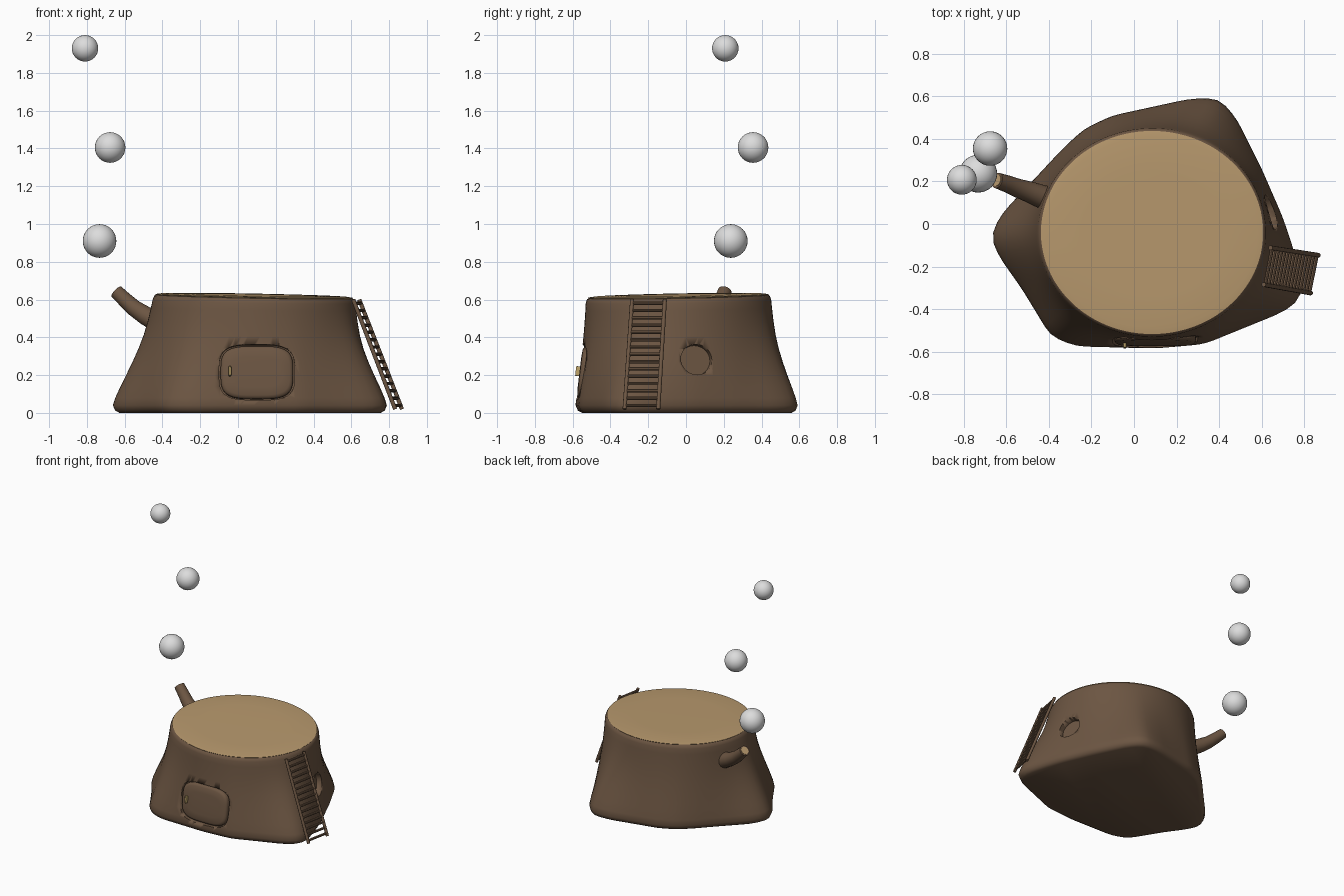
import bpy, bmesh, math
from mathutils import Vector, Matrix
from mathutils.geometry import intersect_line_line_2d

cube = bpy.data.objects.get("Cube")
if cube:
    bpy.data.objects.remove(cube, do_unlink=True)


def material(name, rgb):
    m = bpy.data.materials.new(name)
    m.use_nodes = True
    m.diffuse_color = (*rgb, 1)
    m.node_tree.nodes["Principled BSDF"].inputs["Base Color"].default_value = (*rgb, 1)
    return m


BARK = material("bark brown", (0.15, 0.092, 0.055))
WOOD = material("cut wood tan", (0.48, 0.32, 0.155))
SMOKE = material("smoke grey", (0.72, 0.72, 0.72))
BRASS = material("handle brass", (0.5, 0.36, 0.14))


def finish(name, bm, mat, angle=40):
    bmesh.ops.recalc_face_normals(bm, faces=bm.faces)
    mesh = bpy.data.meshes.new(name)
    bm.to_mesh(mesh)
    bm.free()
    ob = bpy.data.objects.new(name, mesh)
    bpy.context.collection.objects.link(ob)
    mesh.materials.append(mat)
    bpy.ops.object.select_all(action='DESELECT')
    ob.select_set(True)
    bpy.context.view_layer.objects.active = ob
    bpy.ops.object.shade_smooth_by_angle(angle=math.radians(angle))
    return ob


def loft(name, rings, mat, angle=40):
    """Closed skin through rings of equal point count."""
    bm = bmesh.new()
    loops = [[bm.verts.new(p) for p in ring] for ring in rings]
    n = len(loops[0])
    for a, b in zip(loops, loops[1:]):
        for i in range(n):
            j = (i + 1) % n
            bm.faces.new((a[i], a[j], b[j], b[i]))
    bm.faces.new(loops[0])
    bm.faces.new(loops[-1])
    return finish(name, bm, mat, angle)


def pad(name, centre, normal, w, h, power, steps, mat):
    """Rounded plug facing along normal; steps are (inset, depth)."""
    z = Vector(normal).normalized()
    x = Vector((0, 0, 1)).cross(z).normalized()
    y = z.cross(x)
    rings = []
    for inset, depth in steps:
        ring = []
        for i in range(48):
            a = math.tau * i / 48
            c, s = math.cos(a), math.sin(a)
            u = math.copysign(abs(c) ** (2 / power), c) * (w - inset)
            v = math.copysign(abs(s) ** (2 / power), s) * (h - inset)
            ring.append(Vector(centre) + x * u + y * v + z * depth)
        rings.append(ring)
    return loft(name, rings, mat)


def rod(name, points, radii, mat, sides=10):
    """Tube along a path in the vertical plane or a straight line."""
    pts = [Vector(p) for p in points]
    rings = []
    for i, p in enumerate(pts):
        d = (pts[min(i + 1, len(pts) - 1)] - pts[max(i - 1, 0)]).normalized()
        u = Vector((-d.y, d.x, 0)).normalized()
        v = d.cross(u)
        rings.append([p + radii[i] * (u * math.cos(math.tau * k / sides)
                     + v * math.sin(math.tau * k / sides)) for k in range(sides)])
    return loft(name, rings, mat)


# Stump: irregular root outline blended up into an oval top
CENTRE = Vector((0.085, -0.04))
OUTLINE = [(0.75, -0.12), (0.79, -0.27), (0.79, -0.35), (0.71, -0.41), (0.33, -0.565),
           (0.1, -0.585), (-0.27, -0.575), (-0.39, -0.53), (-0.53, -0.3), (-0.63, -0.16),
           (-0.68, -0.06), (-0.62, 0.05), (-0.46, 0.22), (-0.33, 0.36), (-0.23, 0.45),
           (-0.1, 0.51), (0.27, 0.59), (0.4, 0.59), (0.48, 0.5), (0.6, 0.26), (0.7, 0.03)]
N = 96
DIRS = [Vector((math.cos(math.tau * i / N), math.sin(math.tau * i / N))) for i in range(N)]


def root_radius(d):
    for a, b in zip(OUTLINE, OUTLINE[1:] + OUTLINE[:1]):
        hit = intersect_line_line_2d(CENTRE, CENTRE + d * 3, Vector(a), Vector(b))
        if hit:
            return (hit - CENTRE).length
    return 0.6


raw = [root_radius(d) for d in DIRS]
roots = [(raw[i - 1] + 2 * raw[i] + raw[(i + 1) % N]) / 4 for i in range(N)]
tops = [1 / math.hypot(d.x / 0.535, d.y / 0.49) for d in DIRS]


def stump_ring(height, blend, inset):
    ring = []
    for d, r0, r1 in zip(DIRS, tops, roots):
        p = CENTRE + d * (r0 + (r1 - r0) * blend - inset)
        tilt = (p.y - p.x + 0.12) * 0.018 * max(0, height - 0.3) / 0.3
        ring.append((p.x, p.y, height + tilt))
    return ring


PROFILE = [(0, 1, 0.035), (0.012, 1, 0.012), (0.04, 1, 0), (0.08, 0.94, 0), (0.14, 0.81, 0),
           (0.2, 0.67, 0), (0.27, 0.51, 0), (0.34, 0.36, 0), (0.41, 0.23, 0), (0.48, 0.13, 0),
           (0.55, 0.05, 0), (0.59, 0.01, 0), (0.61, 0, 0.006), (0.618, 0, 0.018)]
stump = loft("stump", [stump_ring(*p) for p in PROFILE], BARK, 50)

# Cut top surface, gently domed
loft("cut_top", [stump_ring(0.6, 0, 0.025), stump_ring(0.619, 0, 0.012),
                 stump_ring(0.623, 0, 0.04), stump_ring(0.624, 0, 0.2)], WOOD)

# Door and round window, each a recess with a plug in it
DOOR, DOOR_N = (0.1, -0.558, 0.215), (0, -1, 0.12)
WINDOW, WINDOW_N = (0.662, 0.06, 0.285), (0.95, 0.25, 0.14)
cutters = [pad("door_cutter", DOOR, DOOR_N, 0.2, 0.148, 3.6, [(0, -0.035), (0, 0.15)], BARK),
           pad("window_cutter", WINDOW, WINDOW_N, 0.092, 0.088, 2, [(0.008, -0.06), (0, 0.15)], BARK)]
for cutter in cutters:
    cutter.hide_render = True
    cutter.hide_viewport = True
    cutter.display_type = 'WIRE'
    mod = stump.modifiers.new(cutter.name, 'BOOLEAN')
    mod.operation = 'DIFFERENCE'
    mod.solver = 'EXACT'
    mod.object = cutter
pad("door", DOOR, DOOR_N, 0.192, 0.14, 3.6,
    [(0, -0.04), (0, -0.012), (0.006, -0.003), (0.018, 0.003), (0.06, 0.006)], BARK)

# Door handle
pad("door_handle", (-0.043, -0.566, 0.22), DOOR_N, 0.008, 0.026, 5,
    [(0, -0.006), (0, 0.014), (0.003, 0.018)], BRASS)

# Ladder leaning on the left side
TOPS = [Vector((0.642, -0.112, 0.6)), Vector((0.61, -0.285, 0.6))]
FEET = [Vector((0.868, -0.147, 0.02)), Vector((0.832, -0.325, 0.02))]
for side, top, foot in zip(("back", "front"), TOPS, FEET):
    rod("ladder_rail_" + side, [foot, top], [0.011, 0.011], BARK)
RUNGS = 15
for i in range(RUNGS):
    f = (i + 0.5) / RUNGS
    rod(f"ladder_rung_{i + 1}", [a.lerp(b, f) for a, b in zip(TOPS, FEET)], [0.009] * 2, BARK, 8)

# Branch chimney with a pale cut end
path = [(-0.41, 0.12, 0.475), (-0.49, 0.15, 0.515), (-0.55, 0.17, 0.555),
        (-0.6, 0.19, 0.6), (-0.645, 0.205, 0.643)]
rod("branch_chimney", path, [0.058, 0.05, 0.044, 0.04, 0.037], BARK, 20)
tip = Vector(path[-1])
ahead = (tip - Vector(path[-2])).normalized()
rod("chimney_cut_end", [tip - ahead * 0.004, tip + ahead * 0.003], [0.028, 0.028], WOOD, 20)

# Smoke puffs
PUFFS = [((-0.733, 0.237, 0.91), 0.089), ((-0.677, 0.355, 1.405), 0.081), ((-0.81, 0.208, 1.93), 0.07)]
for i, (place, radius) in enumerate(PUFFS):
    bm = bmesh.new()
    bmesh.ops.create_uvsphere(bm, u_segments=32, v_segments=16, radius=radius,
                              matrix=Matrix.Translation(place))
    finish(f"smoke_puff_{i + 1}", bm, SMOKE)
